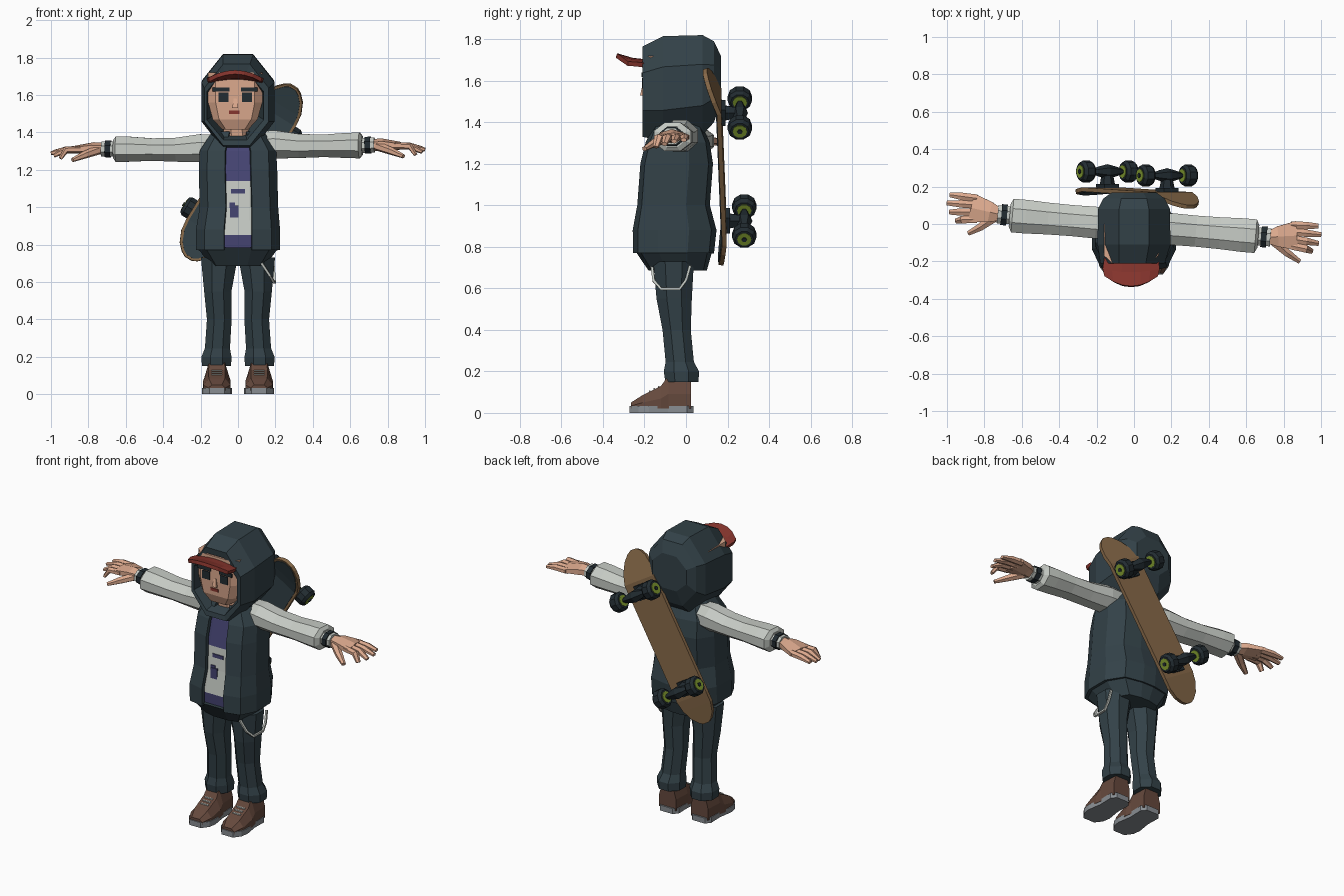
import bpy, bmesh, math
from mathutils import Vector

cube = bpy.data.objects.get("Cube")
if cube:
    bpy.data.objects.remove(cube, do_unlink=True)


def colour(name, *rgb):
    m = bpy.data.materials.new(name)
    m.use_nodes = True
    m.diffuse_color = (*rgb, 1)
    m.node_tree.nodes["Principled BSDF"].inputs["Base Color"].default_value = (*rgb, 1)
    return m


SLATE = colour("slate cloth", .033, .054, .065)
DARK = colour("dark charcoal", .016, .025, .031)
PALE = colour("pale grey cloth", .57, .60, .56)
SKIN = colour("skin", .72, .40, .27)
RED = colour("cap red", .24, .035, .026)
BROWN = colour("shoe brown", .13, .066, .046)
PURPLE = colour("shirt purple", .06, .058, .17)
WOOD = colour("deck wood", .24, .14, .065)
GREEN = colour("hub green", .22, .33, .03)
SOLE = colour("sole grey", .25, .27, .29)


def skin(name, rings, mats, closed=True, caps=True, rule=None):
    """Bridge equal-length rings of points into one flat-shaded object."""
    bm = bmesh.new()
    rows = [[bm.verts.new(p) for p in r] for r in rings]
    n = len(rows[0])
    for a, b in zip(rows, rows[1:]):
        for i in range(n if closed else n - 1):
            j = (i + 1) % n
            bm.faces.new((a[i], a[j], b[j], b[i]))
    if closed and caps:
        bm.faces.new(rows[0])
        bm.faces.new(rows[-1])
    bmesh.ops.recalc_face_normals(bm, faces=bm.faces)
    if rule:
        for f in bm.faces:
            f.material_index = rule(f.calc_center_median())
    me = bpy.data.meshes.new(name)
    bm.to_mesh(me)
    bm.free()
    for m in mats:
        me.materials.append(m)
    ob = bpy.data.objects.new(name, me)
    bpy.context.scene.collection.objects.link(ob)
    return ob


def ngon(n):
    k = math.cos(math.pi / n)
    a = [2 * math.pi * (i + .5) / n for i in range(n)]
    return [(math.cos(t) / k, math.sin(t) / k) for t in a]


def mirrored(half):
    return half + [(-x, y) for x, y in reversed(half)]


def loft_z(name, sect, rings, mats, **kw):
    """Rings are z, centre x, centre y, half width, half depth."""
    return skin(name, [[(cx + a * u, cy + b * v, z) for u, v in sect]
                       for z, cx, cy, a, b in rings], mats, **kw)


def loft_y(name, sect, rings, mats, **kw):
    """Rings are y, centre x, bottom, top, half width."""
    return skin(name, [[(cx + a * u, y, (lo + hi) / 2 + (hi - lo) / 2 * v) for u, v in sect]
                       for y, cx, lo, hi, a in rings], mats, **kw)


def tube(name, pts, sizes, mat, n=6, up=(0, 0, 1)):
    """Sweep a section along a path; sizes are half width, half height."""
    pts, rings, sect = [Vector(p) for p in pts], [], ngon(n)
    for i, p in enumerate(pts):
        t = (pts[min(i + 1, len(pts) - 1)] - pts[max(i - 1, 0)]).normalized()
        side = t.cross(Vector(up)).normalized()
        top = side.cross(t)
        a, b = sizes[i] if isinstance(sizes, list) else sizes
        rings.append([p + side * a * u + top * b * v for u, v in sect])
    return skin(name, rings, [mat])


def box(name, x, y, z, w, d, h, mat):
    return loft_z(name, ngon(4), [(z - h / 2, x, y, w / 2, d / 2),
                                  (z + h / 2, x, y, w / 2, d / 2)], [mat])


def thicken(ob, t):
    m = ob.modifiers.new("thickness", "SOLIDIFY")
    m.thickness, m.offset = t, 0


# Legs, shoes, laces
leg = [(.15, .115, -.02, .078, .08), (.2, .115, -.022, .08, .085), (.245, .11, -.03, .067, .068),
       (.4, .1, -.045, .066, .068), (.55, .108, -.057, .073, .085), (.73, .1, -.06, .098, .098)]
shoe = [(-.265, .02, .05, .045), (-.21, .02, .085, .072), (-.12, .02, .13, .074),
        (-.085, .02, .18, .066), (.025, .02, .18, .06)]
shoe_section = mirrored([(1, -1), (1, -.1), (.6, 1)])
sole_outline = mirrored([(.5, -1), (.9, -.72), (1, -.4), (.82, .2), (.85, .8), (.55, 1)])
for s, side in ((1, "left"), (-1, "right")):
    loft_z(side + "_trouser_leg", ngon(8), [(z, s * x, y, a, b) for z, x, y, a, b in leg], [SLATE])
    loft_y(side + "_shoe", shoe_section, [(y, s * .113, lo, hi, a) for y, lo, hi, a in shoe], [BROWN])
    loft_z(side + "_sole", sole_outline, [(z, s * .113, -.118, .08, .153) for z in (0, .034)], [SOLE])
    for k in range(3):
        box(side + "_lace", s * .113, -.175 + .022 * k, .105 + .011 * k, .055, .008, .007, PALE)

# Jacket, hem and shirt
body = mirrored([(.34, -1), (.8, -.88), (1, -.4), (1, .35), (.72, .88), (.2, 1)])
jacket = loft_z("open_jacket", body,
                [(.77, 0, -.06, .215, .185), (.88, 0, -.055, .215, .192), (1.0, .005, -.06, .2, .165),
                 (1.2, 0, -.045, .2, .165), (1.3, 0, -.04, .195, .145), (1.4, 0, -.04, .13, .1)],
                [SLATE], closed=False)
thicken(jacket, .02)
loft_z("jacket_hem", body, [(.685, 0, -.04, .145, .14), (.785, 0, -.06, .218, .188)], [SLATE])
loft_z("shirt", body,
       [(.77, 0, -.05, .19, .175), (.85, 0, -.05, .19, .177), (1.0, 0, -.05, .18, .157),
        (1.14, 0, -.04, .18, .155), (1.3, 0, -.035, .17, .127), (1.385, 0, -.03, .11, .08)],
       [PURPLE, PALE], rule=lambda c: int(.85 < c.z < 1.14))
for x, y, z, w, h in ((0, -.2, 1.085, .075, .022), (-.02, -.21, .965, .045, .09), (-.03, -.206, 1.01, .03, .03)):
    box("shirt_patch", x, y, z, w, .009, h, PURPLE)

# Neck, head and face
loft_z("neck", ngon(8), [(1.28, 0, -.06, .075, .075), (1.46, -.01, -.07, .07, .08)], [SKIN])
face_section = mirrored([(.72, -1), (1, -.72), (1, .5), (.6, 1)])
HX = -.015
loft_z("head", face_section, [(1.415, HX, -.08, .07, .1), (1.47, HX, -.075, .12, .128),
                              (1.56, HX, -.07, .145, .138), (1.72, HX, -.07, .145, .138)], [SKIN])
for s in (-1, 1):
    box("eye", HX + s * .063, -.209, 1.588, .053, .008, .05, DARK)
    box("eyebrow", HX + s * .075, -.21, 1.63, .09, .009, .022, DARK)
box("mouth", HX - .005, -.206, 1.507, .055, .009, .018, RED)
loft_z("nose", ngon(4), [(1.53, HX, -.205, .016, .016), (1.58, HX, -.204, .008, .006)], [SKIN])

# Hood with a turned-in rim around the face
loft_y("hood", ngon(8),
       [(-.05, HX, 1.41, 1.68, .12), (-.205, HX, 1.36, 1.725, .152), (-.21, -.008, 1.33, 1.765, .172),
        (-.11, 0, 1.31, 1.815, .195), (.08, 0, 1.34, 1.82, .192), (.135, 0, 1.4, 1.79, .165),
        (.168, 0, 1.5, 1.72, .12)], [SLATE])

# Cap brim, arched from side to side
ts = [i / 3 for i in range(-3, 4)]
brim = skin("cap_brim", [
    [(HX + .14 * t, -.17, 1.69 - .02 * t * t) for t in ts],
    [(HX + .15 * t, -.26 + .02 * t * t, 1.7 - .02 * t * t) for t in ts],
    [(HX + .14 * t, -.335 + .055 * t * t, 1.722 - .04 * t * t) for t in ts]], [RED], closed=False)
thicken(brim, .022)

# Sleeves, cuffs and hands
for s, side in ((1, "left"), (-1, "right")):
    def at(x, y, z):
        return (s * x, y - .01 - .085 * s * x, z + .01 * s)

    def limb(part, pts, sizes, mat, n=6):
        tube(side + part, [at(*p) for p in pts], sizes, mat, n)

    limb("_sleeve", [(.08, 0, 1.325), (.2, 0, 1.325), (.33, 0, 1.317), (.46, 0, 1.318), (.58, 0, 1.32),
                     (.65, 0, 1.32), (.665, 0, 1.32)],
         [(.07, .07), (.085, .075), (.083, .064), (.085, .06), (.09, .067), (.09, .069), (.06, .05)], PALE, 8)
    limb("_wrist_cuff", [(.66, 0, 1.32), (.73, 0, 1.322)], (.048, .04), PALE, 8)
    limb("_wrist_band", [(.68, 0, 1.321), (.71, 0, 1.322)], (.056, .045), DARK, 8)
    limb("_palm", [(.72, 0, 1.322), (.77, .008, 1.325), (.87, .022, 1.318)],
         [(.035, .028), (.055, .028), (.078, .018)], SKIN)
    for y0, y1, x1, z1 in ((.076, .083, .985, 1.305), (.04, .038, 1.0, 1.298),
                           (.002, -.01, .985, 1.285), (-.035, -.055, .95, 1.27)):
        limb("_finger", [(.84, y0, 1.318), (.92, (y0 + y1) / 2, 1.316), (x1, y1, z1)],
             [(.02, .017), (.02, .016), (.013, .009)], SKIN)
    limb("_thumb", [(.75, -.02, 1.315), (.82, -.075, 1.29), (.885, -.115, 1.262)],
         [(.025, .022), (.02, .018), (.012, .01)], SKIN)

# Hanging pocket chain
tube("pocket_chain", [(.12, -.165, .71), (.17, -.155, .635), (.193, -.12, .598), (.196, -.03, .598),
                      (.194, .0, .64), (.188, .02, .71)], (.006, .006), PALE, 4, up=(1, 0, .1))

# Board slung across the back
A = math.radians(31.5)
along, axle, out = Vector((math.sin(A), 0, math.cos(A))), Vector((math.cos(A), 0, -math.sin(A))), Vector((0, 1, 0))


def deck_point(u, lift=0):
    kick = max(0, abs(u) - .37) * (.36 if u > 0 else .14)
    return Vector((.017, .172 - .035 * u - kick + lift, 1.185)) + along * u


half = [(0, .12), (.37, .12), (.43, .112), (.49, .085), (.525, .05), (.54, .022)]
stations = [(-u, w) for u, w in reversed(half[1:])] + half
tube("board_deck", [deck_point(u) for u, w in stations], [(w, .011) for u, w in stations], WOOD, 4, up=out)
tube("board_grip", [deck_point(u * .975, -.011) for u, w in stations],
     [(w * .88, .004) for u, w in stations], SLATE, 4, up=out)


def rod(name, c, d, steps, mat, n=8, up=out):
    tube(name, [c + d * t for t, r in steps], [(r, r) for t, r in steps], mat, n, up)


for u in (-.305, .305):
    base = deck_point(u)
    hub = base + out * .098
    rod("truck_plate", base, out, [(.005, .045), (.03, .045)], DARK, 4, along)
    rod("truck_post", base, out, [(.025, .036), (.085, .026)], DARK, 6, along)
    rod("truck_hanger", hub, axle, [(-.085, .015), (-.05, .024), (0, .034), (.05, .024), (.085, .015)], DARK, 6)
    rod("truck_axle", hub, axle, [(-.178, .011), (.178, .011)], DARK, 6)
    for s in (-1, 1):
        c = hub + axle * s * .133
        rod("wheel", c, axle, [(-.036, .043), (-.02, .056), (.02, .056), (.036, .043)], DARK, 10)
        rod("wheel_hub", c, axle, [(-.039, .033), (.039, .033)], GREEN, 10)
